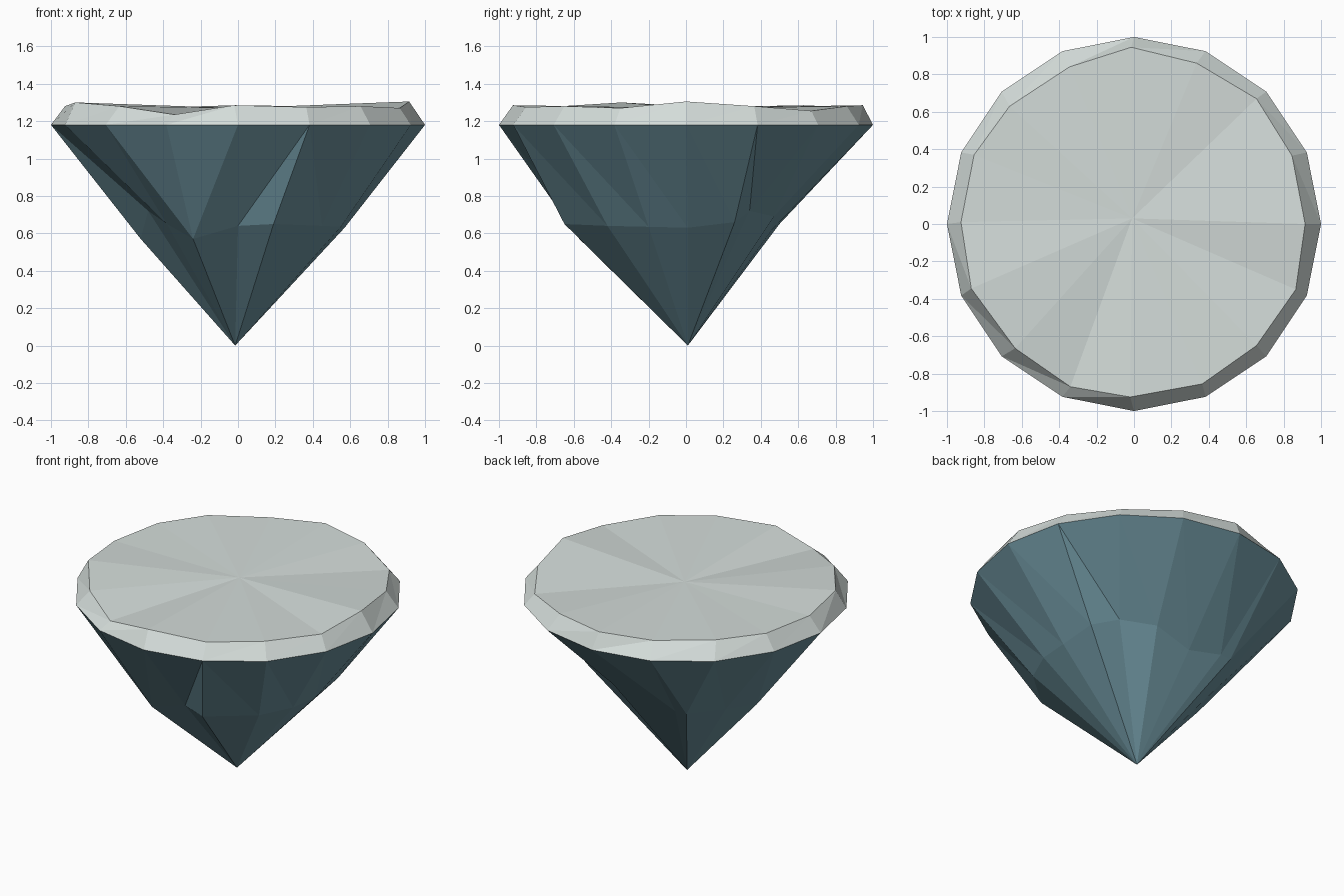
import bpy, bmesh, math

if "Cube" in bpy.data.objects:
    bpy.data.objects.remove(bpy.data.objects["Cube"])

N = 16
RIM_Z = 1.18


def material(name, rgb):
    m = bpy.data.materials.new(name)
    m.diffuse_color = (*rgb, 1.0)
    m.use_nodes = True
    m.node_tree.nodes["Principled BSDF"].inputs["Base Color"].default_value = m.diffuse_color
    return m


def rim_ring():
    return [(math.cos(2 * math.pi * i / N), math.sin(2 * math.pi * i / N), RIM_Z)
            for i in range(N)]


def faceted_shell(name, ring, apex, mat, flipped=()):
    """Rim -> uneven inner ring -> apex; 'flipped' quads use the other diagonal."""
    bm = bmesh.new()
    a = [bm.verts.new(p) for p in rim_ring()]
    b = [bm.verts.new(p) for p in ring]
    c = bm.verts.new(apex)
    for i in range(N):
        j = (i + 1) % N
        if i in flipped:
            tris = [(a[i], a[j], b[i]), (a[j], b[j], b[i])]
        else:
            tris = [(a[i], a[j], b[j]), (a[i], b[j], b[i])]
        for t in tris + [(b[i], b[j], c)]:
            f = bm.faces.new(t)
            f.normal_update()
            # wind every facet away from the middle of the body
            if f.normal.z * (apex[2] - 1.0) < 0:
                f.normal_flip()
            f.smooth = False
    me = bpy.data.meshes.new(name)
    bm.to_mesh(me)
    bm.free()
    me.materials.append(mat)
    ob = bpy.data.objects.new(name, me)
    bpy.context.collection.objects.link(ob)
    return ob


stone = material("slate_teal", (0.15, 0.285, 0.335))
pale = material("pale_grey", (0.66, 0.72, 0.70))

# chipped middle ring of the tapering underside, counter-clockwise from +x
mid_ring = [
    (.57, .01, .63), (.56, .26, .66), (.40, .34, .72), (.21, .47, .69),
    (-.05, .46, .62), (-.27, .50, .65), (-.35, .495, .65), (-.47, .25, .62),
    (-.52, -.01, .57), (-.48, -.23, .72), (-.38, -.39, .65), (-.24, -.57, .57),
    (0, -.56, .64), (.19, -.65, .65), (.45, -.42, .64), (.55, -.20, .635),
]
faceted_shell("rock_underside", mid_ring, (-.015, .01, 0), stone, flipped=(11, 12))

# uneven top edge of the plateau
top_ring = [
    (.915, 0, 1.305), (.845, .365, 1.28), (.655, .67, 1.255), (.335, .86, 1.28),
    (-.015, .945, 1.285), (-.345, .84, 1.275), (-.665, .63, 1.285), (-.855, .37, 1.28),
    (-.925, .01, 1.28), (-.87, -.345, 1.30), (-.635, -.665, 1.28), (-.34, -.87, 1.235),
    (-.02, -.925, 1.285), (.365, -.855, 1.275), (.655, -.65, 1.28), (.865, -.35, 1.27),
]
faceted_shell("plateau_top", top_ring, (-.01, .03, 1.27), pale)
